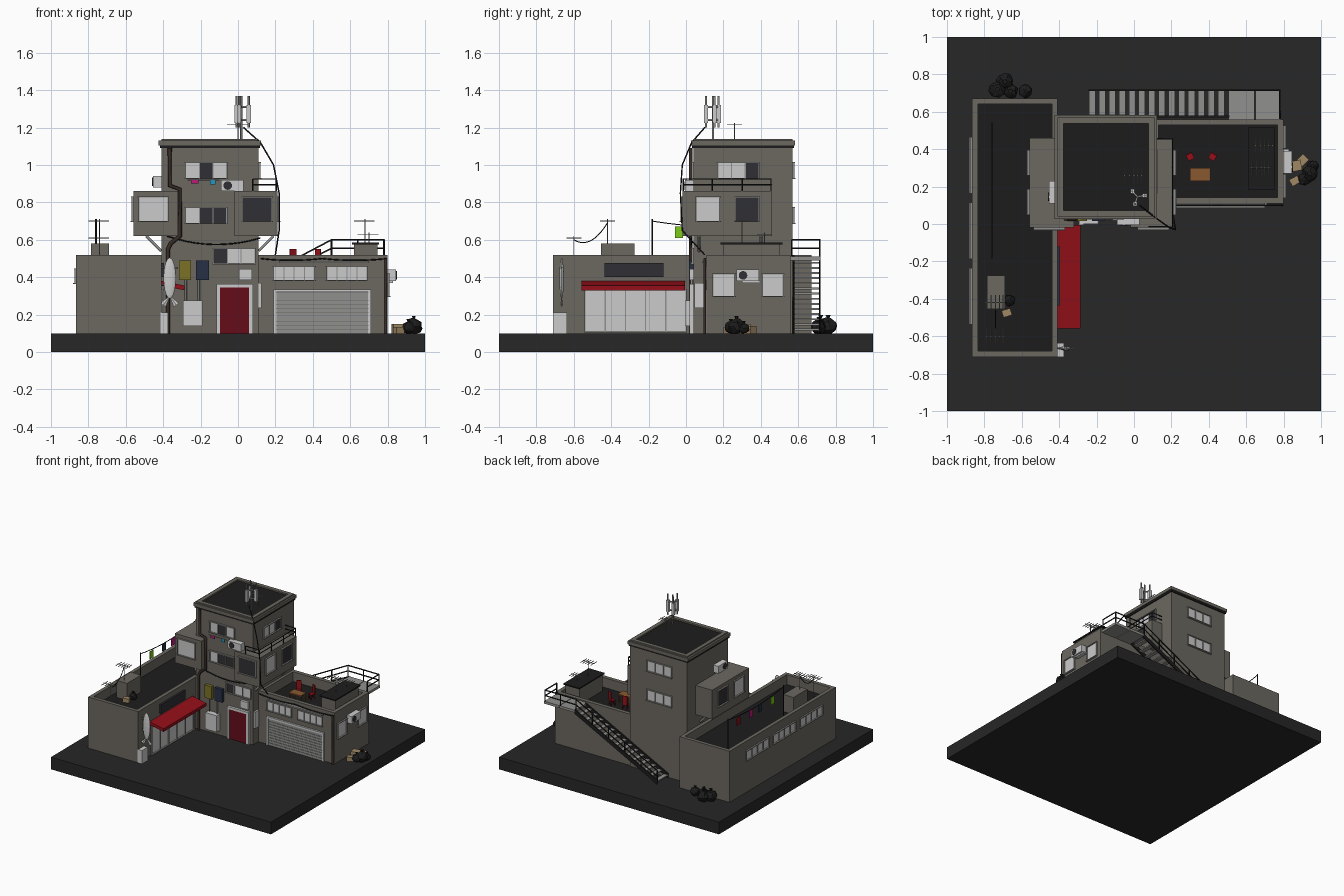
import bpy, bmesh, math, random
from mathutils import Vector, Matrix

if "Cube" in bpy.data.objects:
    bpy.data.objects.remove(bpy.data.objects["Cube"])

random.seed(4)
MATS = {}
COLORS = dict(wall=(.15, .14, .12), dark=(.012, .012, .012), ground=(.02, .02, .02), light=(.6, .6, .6),
              frame=(.28, .28, .27), glass=(.03, .03, .035), red=(.3, .005, .01), door=(.13, .004, .01),
              brown=(.25, .1, .03), card=(.35, .25, .13), yellow=(.2, .17, .02), navy=(.02, .03, .06),
              green=(.2, .6, .01), pink=(.5, .01, .2), blue=(.02, .3, .5), pipe=(.04, .025, .02))


def mat(key):
    if key not in MATS:
        MATS[key] = bpy.data.materials.new(key)
        MATS[key].diffuse_color = (*COLORS[key], 1)
    return MATS[key]


def finish(name, bm, *keys):
    me = bpy.data.meshes.new(name)
    bm.to_mesh(me)
    bm.free()
    for k in keys:
        me.materials.append(mat(k))
    ob = bpy.data.objects.new(name, me)
    bpy.context.collection.objects.link(ob)
    return ob


def add_box(bm, b):
    x0, x1, y0, y1, z0, z1 = b
    m = Matrix.Translation(((x0 + x1) / 2, (y0 + y1) / 2, (z0 + z1) / 2)) @ Matrix.Diagonal((x1 - x0, y1 - y0, z1 - z0, 1))
    return bmesh.ops.create_cube(bm, size=1, matrix=m)['verts']


def boxes(name, key, *bs):
    bm = bmesh.new()
    for b in bs:
        add_box(bm, b)
    return finish(name, bm, key)


def shell(name, b, rim, depth):
    """Block with a parapet: inset top face sunk to a dark roof deck."""
    bm = bmesh.new()
    add_box(bm, b)
    top = max(bm.faces, key=lambda f: f.calc_center_median().z)
    bmesh.ops.inset_region(bm, faces=[top], thickness=rim)
    new = bmesh.ops.extrude_discrete_faces(bm, faces=[top])['faces'][0]
    bmesh.ops.translate(bm, verts=new.verts, vec=(0, 0, -depth))
    new.material_index = 1
    return finish(name, bm, 'wall', 'dark')


def tubes(name, key, r, *paths):
    cu = bpy.data.curves.new(name, 'CURVE')
    cu.dimensions, cu.bevel_depth, cu.bevel_resolution, cu.use_fill_caps = '3D', r, 1, True
    for p in paths:
        s = cu.splines.new('POLY')
        s.points.add(len(p) - 1)
        for q, c in zip(s.points, p):
            q.co = (*c, 1)
    cu.materials.append(mat(key))
    ob = bpy.data.objects.new(name, cu)
    bpy.context.collection.objects.link(ob)


def sag(a, b, d, n=10):
    a, b = Vector(a), Vector(b)
    return [a.lerp(b, i / n) - Vector((0, 0, 4 * d * i / n * (1 - i / n))) for i in range(n + 1)]


def on_wall(axis, pos, sgn, a0, a1, z0, z1, d):
    lo, hi = sorted((pos - sgn * .005, pos + sgn * d))
    return (a0, a1, lo, hi, z0, z1) if axis == 'y' else (lo, hi, a0, a1, z0, z1)


def window(name, axis, pos, sgn, a0, a1, z0, z1, n, dark=()):
    w, t = (a1 - a0) / n, .006
    W = lambda *a: on_wall(axis, pos, sgn, *a)
    for key, idx in (('glass', [i for i in range(n) if i in dark]), ('light', [i for i in range(n) if i not in dark])):
        if idx:
            boxes(name + '_panes_' + key, key, *[W(a0 + i * w, a0 + i * w + w, z0, z1, .004) for i in idx])
    bars = [W(a0 + i * w - t / 2, a0 + i * w + t / 2, z0, z1, .01) for i in range(n + 1)]
    boxes(name + '_frame', 'frame', *bars, W(a0 - t, a1 + t, z0 - t, z0, .016), W(a0 - t, a1 + t, z1, z1 + t, .012))


def air_con(name, axis, pos, sgn, a, z):
    boxes(name, 'light', on_wall(axis, pos, sgn, a - .06, a + .06, z - .03, z + .03, .045))
    bm = bmesh.new()
    c = pos + sgn * .046
    loc = (a - .025, c, z) if axis == 'y' else (c, a - .025, z)
    bmesh.ops.create_cone(bm, cap_ends=True, segments=16, radius1=.023, radius2=.023, depth=.006,
                          matrix=Matrix.Translation(loc) @ Matrix.Rotation(math.pi / 2, 4, 'X' if axis == 'y' else 'Y'))
    finish(name + '_fan', bm, 'glass')


def antenna(name, x, y, z0, z1):
    bars = [[(x, y, z0), (x, y, z1)], [(x - .06, y, z1 - .01), (x + .05, y, z1 - .01)]]
    bars += [[(x + d, y - .04, z1 - .01), (x + d, y + .04, z1 - .01)] for d in (-.05, -.025, 0, .02, .04)]
    tubes(name, 'frame', .0025, *bars)


def trash(name, spots):
    bm = bmesh.new()
    for x, y, z, r in spots:
        vs = bmesh.ops.create_icosphere(bm, subdivisions=2, radius=r, matrix=Matrix.Translation((x, y, z + r * .85)))['verts']
        for v in vs:
            v.co += Vector([random.uniform(-.12, .12) * r for _ in range(3)])
            v.co.z = max(v.co.z, z)
        bmesh.ops.create_cone(bm, cap_ends=True, segments=6, radius1=.004, radius2=r * .3, depth=r * .45,
                              matrix=Matrix.Translation((x, y, z + r * 1.95)))
    finish(name, bm, 'dark')


def carton(name, x, y, z, s, rot, key='card'):
    ob = boxes(name, key, (-s, s, -s * .8, s * .8, 0, s * 1.4))
    ob.location, ob.rotation_euler.z = (x, y, z), rot


# ground and main blocks
boxes('ground_slab', 'ground', (-1, 1, -1, 1, 0, .1))
shell('left_wing', (-.865, -.41, -.71, .67, .1, .52), .042, .08)
shell('right_wing', (.10, .80, .11, .56, .1, .52), .045, .08)
shell('tower', (-.41, .11, .04, .57, .1, 1.14), .045, .06)
shell('tower_cornice', (-.425, .123, .027, .583, 1.105, 1.13), .058, .001)
boxes('cornice_trim', 'dark', (-.418, .117, .033, .577, 1.09, 1.105))
boxes('left_bay', 'wall', (-.56, -.32, -.02, .46, .62, .86))
boxes('right_bay', 'wall', (-.02, .21, -.02, .46, .62, .86))
tubes('bay_brackets', 'frame', .008, *[[(x0, y, .54), (x1, y, .62)] for y in (.07, .4) for x0, x1 in ((-.41, -.49), (.11, .19))])

# tower windows on every side
for z in (.93, .69):
    window('front_window', 'y', .04, -1, -.28, -.06, z, z + .08, 3, (1,) if z > .8 else (1, 2))
    window('back_window', 'y', .57, 1, -.27, -.05, z, z + .08, 3)
window('entry_window', 'y', .04, -1, -.13, .09, .475, .55, 3, (0,))
window('tower_right_window', 'x', .11, 1, .17, .39, .93, 1.01, 3, (2,))
window('left_bay_front_window', 'y', -.02, -1, -.53, -.375, .70, .825, 1)
window('right_bay_front_window', 'y', -.02, -1, .025, .18, .70, .825, 1, (0,))
for pos, s in ((.21, 1), (-.56, -1)):
    window('bay_side_window_a', 'x', pos, s, .055, .18, .70, .825, 1)
    window('bay_side_window_b', 'x', pos, s, .265, .39, .70, .825, 1, (0,))
# wing windows
for y in (-.53, -.18, .17):
    window('left_wing_window', 'x', -.865, -1, y, y + .29, .37, .44, 4)
window('garage_window_a', 'y', .11, -1, .19, .41, .385, .455, 4)
window('garage_window_b', 'y', .11, -1, .475, .69, .385, .455, 4)
window('right_wall_window_a', 'x', .80, 1, .145, .26, .30, .415, 1)
window('right_wall_window_b', 'x', .80, 1, .41, .52, .30, .415, 1)

# garage door with slats, entry door
boxes('garage_frame', 'light', (.19, .205, .095, .115, .1, .335), (.695, .71, .095, .115, .1, .335), (.19, .71, .095, .115, .32, .335))
boxes('garage_door', 'frame', *[(.205, .695, .102, .112, .1 + i * .022, .12 + i * .022) for i in range(10)])
boxes('door_frame', 'light', (-.115, -.095, .02, .045, .1, .365), (.06, .08, .02, .045, .1, .365), (-.115, .08, .02, .045, .345, .365))
boxes('entry_door', 'door', (-.095, .06, .028, .045, .1, .345))
boxes('number_plate', 'light', (.005, .075, .02, .045, .385, .445))

# shop front: glazing, sloping awning, sign board
window('shop_window', 'x', -.41, 1, -.54, .0, .11, .33, 5)
bm = bmesh.new()
for v in add_box(bm, (-.41, -.285, -.56, -.005, .355, .38)):
    v.co.z -= .025 if v.co.x > -.3 else 0
finish('awning', bm, 'red')
boxes('shop_sign_board', 'glass', (-.415, -.395, -.435, -.12, .40, .475))
boxes('corner_cabinet', 'light', (-.415, -.375, -.71, -.635, .1, .21))

# hanging fish sign with tail and bracket
bm = bmesh.new()
bmesh.ops.create_uvsphere(bm, u_segments=16, v_segments=10, radius=1,
                          matrix=Matrix.Translation((-.365, -.665, .395)) @ Matrix.Diagonal((.033, .012, .11, 1)))
for s in (-1, 1):
    bmesh.ops.create_cone(bm, cap_ends=True, segments=4, radius1=.016, radius2=.003, depth=.06,
                          matrix=Matrix.Translation((-.365 + s * .018, -.665, .275)) @ Matrix.Rotation(s * -.6, 4, 'Y') @ Matrix.Diagonal((1, .4, 1, 1)))
finish('fish_sign', bm, 'light')
tubes('fish_bracket', 'frame', .004, [(-.41, -.665, .45), (-.32, -.665, .45)], [(-.41, -.665, .36), (-.365, -.665, .36)])

# wall boxes and pipes beside the entry
boxes('yellow_board', 'yellow', (-.315, -.25, .015, .045, .385, .49))
boxes('navy_board', 'navy', (-.225, -.155, .015, .045, .385, .49))
boxes('meter_box', 'light', (-.295, -.19, -.005, .045, .14, .275))
boxes('side_vent_panel', 'light', (.105, .125, .045, .095, .235, .37))
tubes('meter_conduits', 'frame', .006, [(-.28, .03, .27), (-.28, .03, .39)], [(-.21, .03, .27), (-.21, .03, .39)])
tubes('drain_pipe', 'pipe', .011, [(-.365, .025, 1.09), (-.365, .025, .89), (-.31, .025, .87), (-.31, .025, .62),
                                 (-.36, .025, .58), (-.375, .025, .55), (-.375, .025, .1)])
tubes('right_pipe', 'pipe', .008, [(.79, .1, .5), (.79, .1, .1)])
tubes('facade_cables', 'dark', .004, sag((-.38, .03, .62), (.12, .03, .61), .04), sag((.12, .1, .5), (.45, .1, .5), .01),
      sag((.45, .1, .5), (.8, .1, .5), .01), [(.03, .1, 1.2), (.12, .03, 1.12), (.19, -.02, 1.0), (.22, -.03, .85), (.22, -.02, .65), (.2, .1, .52)])
boxes('garage_light_bar', 'frame', (.22, .7, .085, .112, .475, .487))
air_con('front_air_con', 'y', .04, -1, -.03, .89)
air_con('left_air_con', 'x', -.41, -1, .17, .91)
air_con('right_air_con', 'x', .80, 1, .33, .41)

# balcony rail on the right bay
tubes('bay_rail', 'dark', .004, *[[(.08, -.015, z), (.205, -.015, z), (.205, .455, z), (.11, .455, z)] for z in (.895, .925)],
      *[[(x, y, .86), (x, y, .925)] for x, y in ((.08, -.015), (.205, -.015), (.205, .14), (.205, .3), (.205, .455))])
tubes('laundry_rail', 'frame', .003, [(-.27, .0, .92), (-.1, .0, .92)])
boxes('small_cloth_red', 'pink', (-.25, -.21, -.003, .001, .9, .92))
boxes('small_cloth_blue', 'blue', (-.15, -.12, -.003, .001, .895, .92))

# back stairs, landing and handrails
N = 14
boxes('stair_treads', 'frame', *[(-.24 + i * .053, -.205 + i * .053, .575, .715, .115 + i * .0275, .125 + i * .0275) for i in range(N)])
bm = bmesh.new()
for y in (.57, .71):
    for v in add_box(bm, (-.24, .51, y, y + .01, .09, .125)):
        v.co.z += .39 if v.co.x > 0 else .01
finish('stair_stringers', bm, 'dark')
boxes('stair_landing', 'frame', (.505, .645, .56, .72, .49, .51), (.65, .785, .56, .72, .49, .51))
rails = [[(-.24, .715, .12 + h), (.5, .715, .51 + h), (.78, .715, .51 + h), (.78, .565, .51 + h)] for h in (.045, .09)]
posts = [[(-.24 + i * .148, .715, .11 + i * .078), (-.24 + i * .148, .715, .21 + i * .078)] for i in range(6)]
posts += [[(x, y, .5), (x, y, .6)] for x, y in ((.64, .715), (.78, .715), (.78, .565))]
tubes('stair_rails', 'dark', .005, *rails, *posts)

# right roof: hut, table, chairs
boxes('roof_hut', 'wall', (.62, .745, .2, .5, .44, .575))
boxes('roof_hut_lid', 'dark', (.61, .755, .185, .515, .575, .585))
boxes('table', 'brown', (.3, .41, .23, .3, .5, .51), *[(x, x + .008, y, y + .008, .44, .5) for x in (.303, .399) for y in (.233, .289)])
for x, r in ((.30, .4), (.42, -.5)):
    ch = boxes('chair', 'red', (-.018, .018, -.018, .018, .035, .042), (-.018, .018, .013, .019, .042, .112),
               *[(a, a + .005, b, b + .005, 0, .036) for a in (-.018, .013) for b in (-.018, .013)])
    ch.location, ch.rotation_euler.z = (x, .36, .44), r
antenna('right_antenna_a', .68, .3, .58, .71)
antenna('right_antenna_b', .70, .42, .58, .64)

# left roof: box, clothes line, antennas
boxes('roof_box', 'wall', (-.785, -.69, -.455, -.275, .44, .58))
antenna('left_antenna_a', -.74, -.42, .58, .71)
antenna('left_antenna_b', -.74, -.6, .44, .62)
tubes('clothes_line', 'dark', .003, sag((-.76, -.18, .70), (-.76, .54, .70), .03), sag((-.74, -.6, .6), (-.74, -.42, .69), .05))
tubes('line_posts', 'dark', .005, *[[(-.76, y, .44), (-.76, y, .71)] for y in (-.18, .54)])
for y, k in ((-.06, 'green'), (.1, 'navy'), (.22, 'pink'), (.38, 'red')):
    boxes('laundry_' + k, k, (-.763, -.757, y, y + .045, .61, .67))
trash('roof_trash', [(-.665, -.41, .44, .03)])
carton('roof_carton', -.68, -.475, .44, .024, .3)

# tower mast with panel antennas
cx, cy = .018, .145
arms = [(cx + .04 * math.cos(a), cy + .04 * math.sin(a)) for a in (.2, 2.3, 4.4)]
tubes('mast', 'frame', .006, [(cx, cy, 1.08), (cx, cy, 1.37)], *[[(cx, cy, z), (x, y, z)] for x, y in arms for z in (1.24, 1.31)],
      *[[(x, y, 1.2), (x, y, 1.37)] for x, y in arms])
boxes('mast_panels', 'light', *[(x - .011, x + .011, y - .011, y + .011, 1.225, 1.32) for x, y in arms])
antenna('tower_antenna', .0, .26, 1.08, 1.225)

# rubbish on the ground
trash('back_trash', [(-.73, .72, .1, .045), (-.66, .71, .1, .04), (-.69, .76, .1, .045), (-.58, .71, .1, .035)])
trash('side_trash', [(.94, .27, .1, .043), (.91, .24, .1, .035), (.955, .31, .1, .03)])
for x, y, s, r in ((.86, .31, .035, .2), (.90, .34, .028, .8), (.86, .23, .025, .5)):
    carton('carton', x, y, .1, s, r)
boxes('wall_vent', 'light', (.8, .83, .3, .4, .37, .38))

for m in bpy.data.materials:
    if m.users and not m.is_grease_pencil:
        m.use_nodes = True
        m.node_tree.nodes["Principled BSDF"].inputs["Base Color"].default_value = m.diffuse_color
